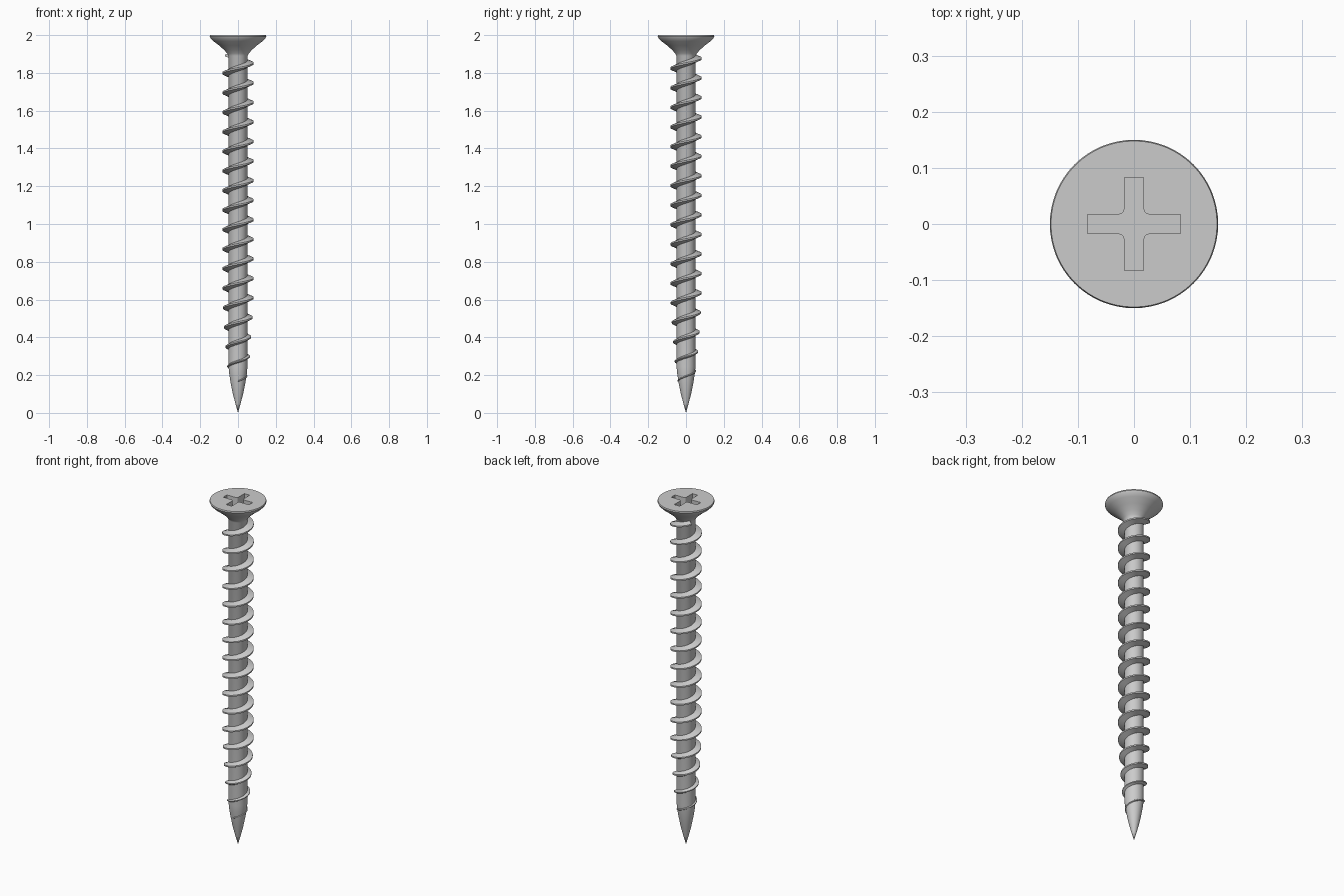
import bpy, bmesh
from math import sin, cos, pi, radians

if "Cube" in bpy.data.objects:
    bpy.data.objects.remove(bpy.data.objects["Cube"])

SEG = 64
PITCH = 0.1035

# radius/height outline of tip, shank and bugle head
TIP = [(0.0, 0.0), (0.014, 0.05), (0.027, 0.10), (0.039, 0.16), (0.047, 0.21), (0.05, 0.245)]
HEAD = [(0.05, 1.89), (0.058, 1.904), (0.074, 1.922), (0.1, 1.945),
        (0.13, 1.968), (0.146, 1.984), (0.15, 1.993), (0.148, 2.0)]
CREST = [(0.045, 0.168), (0.057, 0.246), (0.063, 0.30), (0.070, 0.40),
         (0.077, 0.50), (0.083, 0.62), (0.083, 2.0)]


def radius_at(points, z):
    for (r0, z0), (r1, z1) in zip(points, points[1:]):
        if z <= z1:
            return r0 + (r1 - r0) * max(0, (z - z0) / (z1 - z0))
    return points[-1][0]


def finish(name, bm):
    bmesh.ops.recalc_face_normals(bm, faces=bm.faces)
    mesh = bpy.data.meshes.new(name)
    bm.to_mesh(mesh)
    bm.free()
    ob = bpy.data.objects.new(name, mesh)
    bpy.context.collection.objects.link(ob)
    return ob


def smooth(ob):
    bpy.ops.object.select_all(action='DESELECT')
    ob.select_set(True)
    bpy.context.view_layer.objects.active = ob
    bpy.ops.object.shade_smooth_by_angle(angle=radians(35))


def bridge(bm, a, b):
    n = len(a)
    for i in range(n):
        j = (i + 1) % n
        bm.faces.new((a[i], a[j], b[j], b[i]))


# screw body: lathed tip, shank and head
bm = bmesh.new()
rings = [[bm.verts.new((r * cos(2 * pi * i / SEG), r * sin(2 * pi * i / SEG), z))
          for i in range(SEG)] for r, z in TIP[1:] + HEAD]
point = bm.verts.new((0, 0, 0))
for i in range(SEG):
    bm.faces.new((point, rings[0][(i + 1) % SEG], rings[0][i]))
for a, b in zip(rings, rings[1:]):
    bridge(bm, a, b)
bm.faces.new(rings[-1])
body = finish("screw_body", bm)

# cross-shaped drive recess with rounded inner corners
L, W, F = 0.083, 0.017, 0.011
quarter = [(L, -W), (L, W)]
for k in range(5):
    t = radians(-90 - 90 * k / 4)
    quarter.append((W + F + F * cos(t), W + F + F * sin(t)))
outline = []
for q in range(4):
    c, s = round(cos(q * pi / 2)), round(sin(q * pi / 2))
    outline += [(c * x - s * y, s * x + c * y) for x, y in quarter]
bm = bmesh.new()
low, high = [[bm.verts.new((x, y, z)) for x, y in outline] for z in (1.95, 2.05)]
bridge(bm, low, high)
bm.faces.new(low)
bm.faces.new(high)
cutter = finish("recess_cutter", bm)
cutter.hide_render = True

mod = body.modifiers.new("recess", 'BOOLEAN')
mod.operation = 'DIFFERENCE'
mod.solver = 'EXACT'
mod.object = cutter
bpy.context.view_layer.objects.active = body
bpy.ops.object.modifier_apply(modifier=mod.name)
bpy.data.objects.remove(cutter)
smooth(body)

# helical thread, tapering out towards the tip
bm = bmesh.new()
start, end = -90, 16 * 360 + 145
steps = int((end - start) / 7.5)
prev = first = None
for k in range(steps + 1):
    deg = start + (end - start) * k / steps
    t = radians(deg)
    z = 0.246 + PITCH * (deg - 180) / 360
    crest = radius_at(CREST, z)
    root = radius_at(TIP, z) - 0.006
    h = 0.006 + 0.012 * min(1, k / 120)
    section = [(root, z - h), (crest, z - h * 0.22), (crest, z + h * 0.22), (root, z + h)]
    ring = [bm.verts.new((r * cos(t), r * sin(t), zz)) for r, zz in section]
    if prev:
        bridge(bm, prev, ring)
    else:
        first = ring
    prev = ring
bm.faces.new(first)
bm.faces.new(prev)
smooth(finish("screw_thread", bm))
